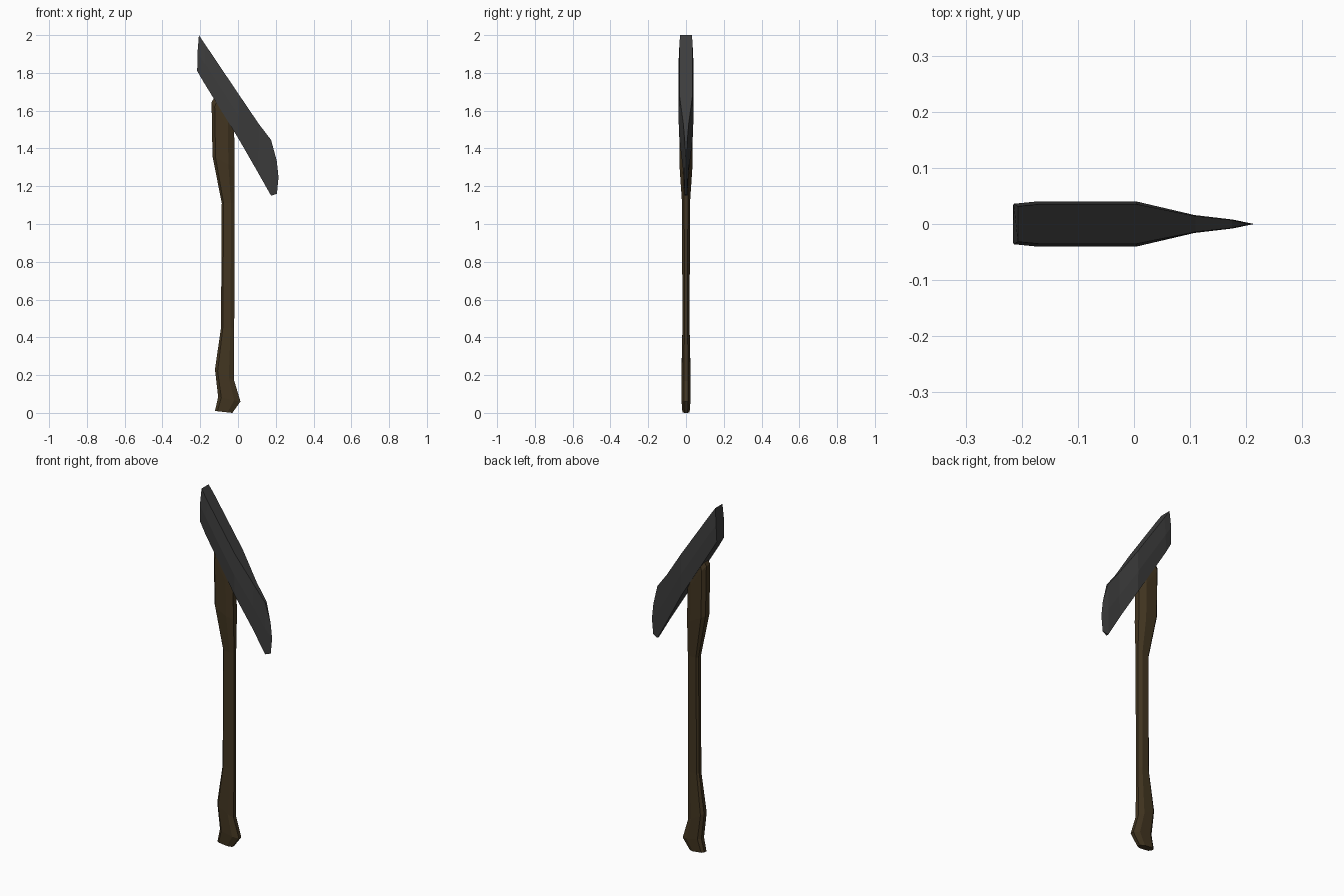
import bpy, bmesh

cube = bpy.data.objects.get("Cube")
if cube:
    bpy.data.objects.remove(cube, do_unlink=True)


def material(name, color):
    m = bpy.data.materials.new(name)
    m.use_nodes = True
    m.diffuse_color = color
    bsdf = m.node_tree.nodes["Principled BSDF"]
    bsdf.inputs["Base Color"].default_value = color
    bsdf.inputs["Roughness"].default_value = 0.8
    return m


def loft(name, rings, mat):
    """Bridge equal-sized closed rings, cap both ends, merge collapsed points."""
    bm = bmesh.new()
    loops = [[bm.verts.new(p) for p in ring] for ring in rings]
    n = len(loops[0])
    for a, b in zip(loops, loops[1:]):
        for i in range(n):
            j = (i + 1) % n
            bm.faces.new((a[i], a[j], b[j], b[i]))
    bm.faces.new(loops[0])
    bm.faces.new(loops[-1])
    bmesh.ops.remove_doubles(bm, verts=bm.verts, dist=0.0005)
    bmesh.ops.dissolve_degenerate(bm, edges=bm.edges, dist=0.0005)
    bmesh.ops.recalc_face_normals(bm, faces=bm.faces)
    mesh = bpy.data.meshes.new(name)
    bm.to_mesh(mesh)
    bm.free()
    mesh.materials.append(mat)
    obj = bpy.data.objects.new(name, mesh)
    bpy.context.collection.objects.link(obj)
    return obj


def mirrored(side):
    """Close a half section of (x, y, z) points by mirroring it in y."""
    return side + [(x, -y, z) for x, y, z in reversed(side)]


def handle_ring(left, right, half):
    """Chamfered section running from the left point to the right point."""
    def at(t, y):
        return (left[0] + (right[0] - left[0]) * t, y,
                left[1] + (right[1] - left[1]) * t)
    return mirrored([at(0, half * 0.5), at(0.14, half),
                     at(0.72, half), at(1, half * 0.45)])


def head_ring(top, bottom, half, bulge):
    """Six-sided section, slightly wider across its middle."""
    mid = ((top[0] + bottom[0]) / 2 + bulge, half, (top[1] + bottom[1]) / 2)
    return mirrored([(top[0], half * 0.88, top[1]), mid,
                     (bottom[0], half * 0.88, bottom[1])])


wood = material("dark wood", (0.055, 0.036, 0.015, 1))
iron = material("dark iron", (0.046, 0.046, 0.046, 1))

# Handle: flared foot, slim shaft, broad neck under the head
handle_stations = [
    ((-0.122, 0.01), (-0.03, 0.0), 0.019),
    ((-0.105, 0.085), (0.013, 0.06), 0.024),
    ((-0.122, 0.23), (-0.02, 0.17), 0.024),
    ((-0.09, 0.45), (-0.02, 0.45), 0.019),
    ((-0.086, 1.11), (-0.018, 1.11), 0.021),
    ((-0.135, 1.36), (-0.018, 1.30), 0.035),
    ((-0.14, 1.645), (-0.02, 1.47), 0.035),
    ((-0.125, 1.67), (-0.02, 1.56), 0.033),
]
loft("handle", [handle_ring(*s) for s in handle_stations], wood)

# Head: slanted, thick at the back and tapering to the cutting edge
head_stations = [
    ((-0.207, 2.0), (-0.216, 1.81), 0.036, -0.003),
    ((-0.17, 1.945), (-0.18, 1.748), 0.04, 0),
    ((0.005, 1.685), (0.005, 1.448), 0.04, 0),
    ((0.11, 1.53), (0.105, 1.274), 0.016, 0),
    ((0.175, 1.445), (0.175, 1.15), 0.008, 0),
    ((0.205, 1.335), (0.206, 1.16), 0.0, 0.009),
]
loft("axe_head", [head_ring(*s) for s in head_stations], iron)
